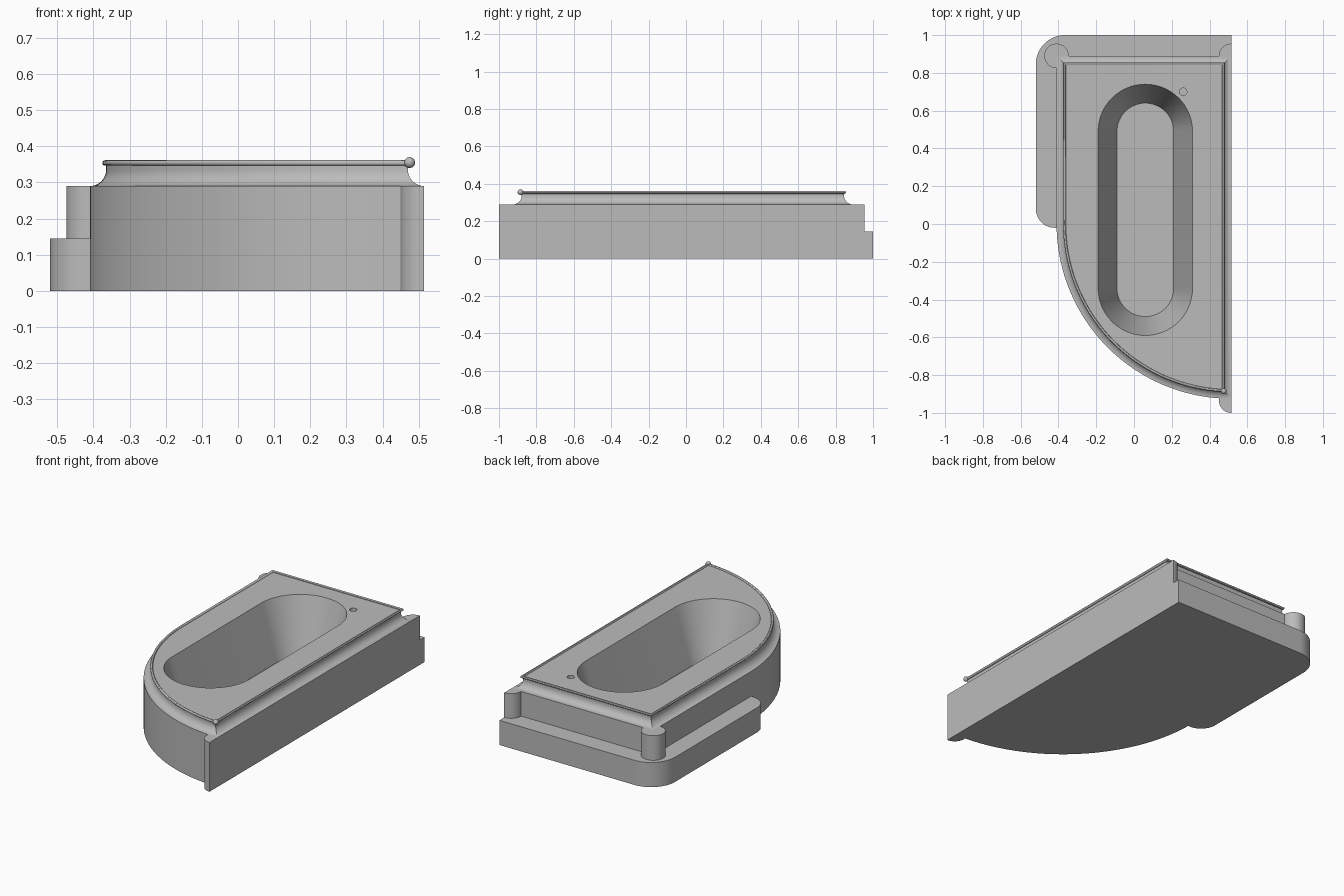
import bpy, bmesh
from math import sin, cos, asin, pi, radians

if "Cube" in bpy.data.objects:
    bpy.data.objects.remove(bpy.data.objects["Cube"], do_unlink=True)

stone = bpy.data.materials.new("grey")
stone.use_nodes = True
GREY = (0.5, 0.5, 0.5, 1)
stone.diffuse_color = GREY
stone.node_tree.nodes["Principled BSDF"].inputs["Base Color"].default_value = GREY

LEFT, RIGHT, BACK = -0.41, 0.515, 0.89   # body limits
RADIUS = RIGHT - LEFT                    # curved front, centred on (RIGHT, 0)
BODY_TOP, STEP_TOP, DECK = 0.29, 0.145, 0.354
COLUMN = 0.065


def arc(cx, cy, r, start, end, n):
    return [(cx + r * cos(radians(start + (end - start) * i / n)),
             cy + r * sin(radians(start + (end - start) * i / n))) for i in range(n + 1)]


def loft(name, rings, wrap=False):
    """Join (outline, height) rings into a solid, capped or wrapped round."""
    bm = bmesh.new()
    loops = [[bm.verts.new((x, y, z)) for x, y in pts] for pts, z in rings]
    pairs = list(zip(loops, loops[1:]))
    if wrap:
        pairs.append((loops[-1], loops[0]))
    else:
        bm.faces.new(loops[0])
        bm.faces.new(loops[-1])
    for a, b in pairs:
        for i in range(len(a)):
            j = (i + 1) % len(a)
            bm.faces.new((a[i], a[j], b[j], b[i]))
    bmesh.ops.recalc_face_normals(bm, faces=bm.faces)
    mesh = bpy.data.meshes.new(name)
    bm.to_mesh(mesh)
    bm.free()
    mesh.materials.append(stone)
    obj = bpy.data.objects.new(name, mesh)
    bpy.context.collection.objects.link(obj)
    return obj


def prism(name, pts, top):
    return loft(name, [(pts, 0), (pts, top)])


def activate(obj):
    bpy.ops.object.select_all(action='DESELECT')
    obj.select_set(True)
    bpy.context.view_layer.objects.active = obj


def cut(obj, cutter):
    activate(obj)
    mod = obj.modifiers.new("cut", 'BOOLEAN')
    mod.operation, mod.solver, mod.object = 'DIFFERENCE', 'EXACT', cutter
    bpy.ops.object.modifier_apply(modifier=mod.name)
    bpy.data.objects.remove(cutter, do_unlink=True)


def outline(d):
    """Body plan inset by d: quarter-round front, square back."""
    r = RADIUS - d
    end = 270 - asin(d / r) * 180 / pi
    return arc(RIGHT, 0, r, 180, end, 48) + [(RIGHT - d, BACK - d), (LEFT + d, BACK - d)]


def stadium(r):
    """Long round-ended basin plan."""
    return arc(0.06, 0.49, r, 0, 180, 32) + arc(0.06, -0.34, r, 180, 360, 32)


# body with a concave moulding under the deck
COVE = 0.045
cove = [(COVE * sin(pi / 2 * i / 10), BODY_TOP + COVE * (1 - cos(pi / 2 * i / 10)))
        for i in range(11)]
profile = [(0, 0)] + cove + [(COVE, DECK)]
body = loft("tub_body", [(outline(d), z) for d, z in profile])

# basin and tap hole
FLOOR, OVER = 0.03, 0.02
slope = 0.1 / (DECK - FLOOR)
cut(body, loft("basin_cutter", [(stadium(0.15), FLOOR),
                                (stadium(0.25 + slope * OVER), DECK + OVER)]))
tap = arc(0.26, 0.70, 0.02, 0, 345, 23)
cut(body, loft("tap_cutter", [(tap, DECK - 0.04), (tap, DECK + OVER)]))

# rounded bead round the deck, with a small knob at the front corner
bead = []
for i in range(12):
    a = 2 * pi * i / 12
    d, z = 0.042 + 0.0075 * cos(a), DECK + 0.0075 * sin(a)
    bead.append((outline(d), z))
rim = loft("rim_bead", bead, wrap=True)

bpy.ops.mesh.primitive_uv_sphere_add(segments=20, ring_count=12, radius=0.015,
                                     location=(RIGHT - 0.04, -0.885, DECK + 0.001))
knob = bpy.context.object
knob.name = "corner_knob"
knob.data.materials.append(stone)

# low step wrapping the back and the right side
step_pts = ([(RIGHT, BACK - 0.05), (RIGHT, 1.0)]
            + arc(-0.365, 0.845, 0.155, 90, 180, 16)
            + arc(-0.42, 0.08, 0.1, 180, 270, 12)
            + [(LEFT + 0.02, -0.02), (LEFT + 0.02, BACK - 0.05)])
step = prism("step", step_pts, STEP_TOP)

# corner columns
columns = [
    prism("back_right_column", arc(LEFT, BACK, COLUMN, 0, 350, 35), BODY_TOP),
    prism("back_left_column", arc(RIGHT, BACK, COLUMN, 90, 180, 12) + [(RIGHT, BACK - 0.01)],
          BODY_TOP),
    prism("front_column", arc(RIGHT, -0.935, COLUMN, 180, 270, 12)
          + [(RIGHT, -0.92), (RIGHT - COLUMN, -0.915)], BODY_TOP),
]

for part in [body, rim, knob, step] + columns:
    activate(part)
    bpy.ops.object.shade_smooth_by_angle(angle=radians(30))
